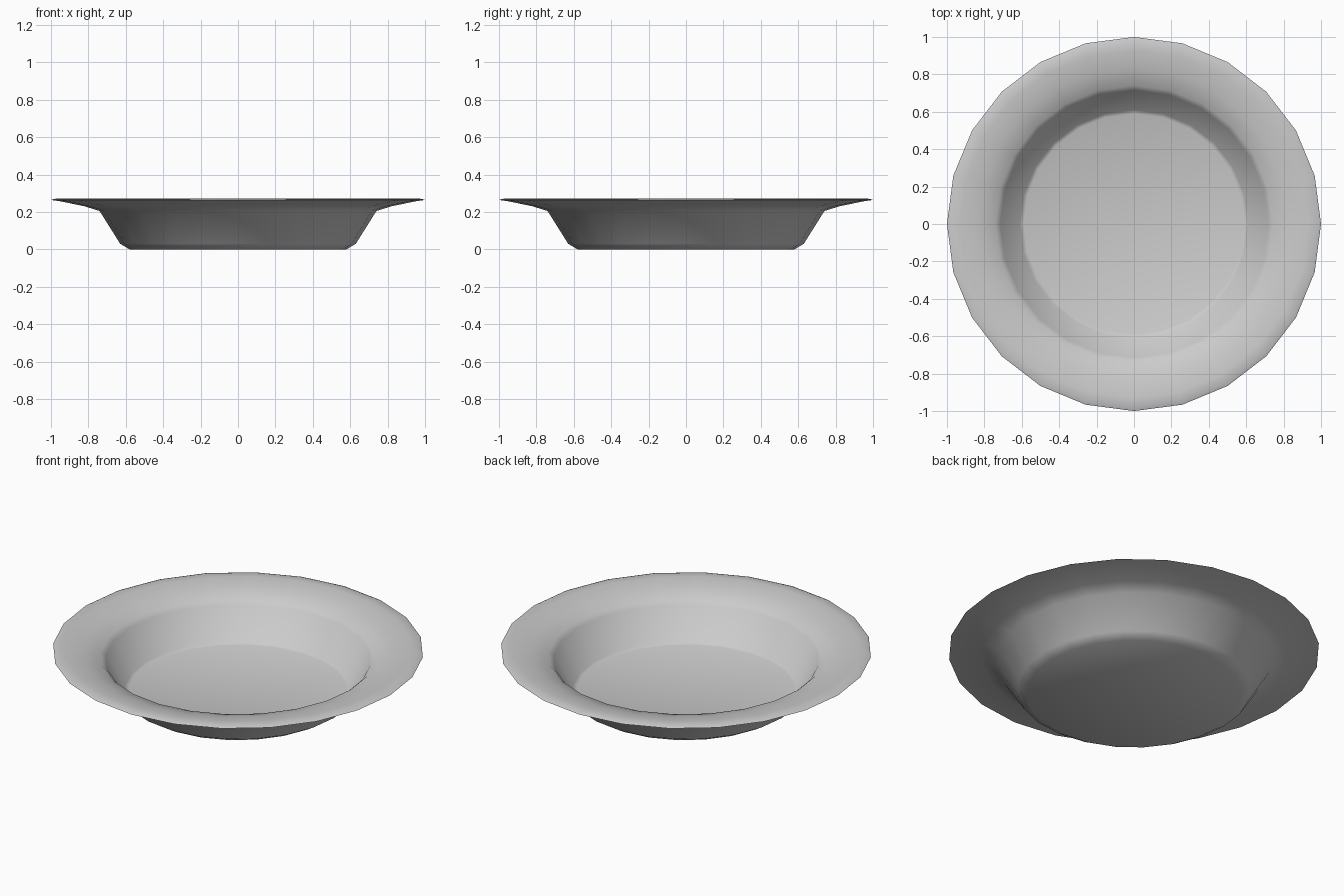
import bpy, bmesh, math
from mathutils import Matrix

if "Cube" in bpy.data.objects:
    bpy.data.objects.remove(bpy.data.objects["Cube"])

SIDES = 24

# Closed cross-section (radius, height): underside outwards, round the lip, back to the inner floor
PROFILE = [(0, 0), (0.58, 0), (0.63, 0.03), (0.74, 0.205), (0.82, 0.23), (0.95, 0.257),
           (1.0, 0.264), (0.985, 0.27), (0.93, 0.273), (0.83, 0.253), (0.74, 0.228),
           (0.715, 0.205), (0.61, 0.03), (0.59, 0.022), (0, 0.02)]


def lathe(name, profile, sides):
    bm = bmesh.new()
    verts = [bm.verts.new((r, 0, z)) for r, z in profile]
    edges = [bm.edges.new(pair) for pair in zip(verts, verts[1:])]
    bmesh.ops.spin(bm, geom=verts + edges, cent=(0, 0, 0), axis=(0, 0, 1),
                   angle=math.tau, steps=sides, use_merge=False)
    bmesh.ops.remove_doubles(bm, verts=bm.verts, dist=1e-4)
    bmesh.ops.recalc_face_normals(bm, faces=bm.faces)
    mesh = bpy.data.meshes.new(name)
    bm.to_mesh(mesh)
    bm.free()
    obj = bpy.data.objects.new(name, mesh)
    bpy.context.collection.objects.link(obj)
    return obj


# Soup plate
plate = lathe("plate", PROFILE, SIDES)
bpy.context.view_layer.objects.active = plate
plate.select_set(True)
bpy.ops.object.shade_smooth_by_angle(angle=math.radians(50))
